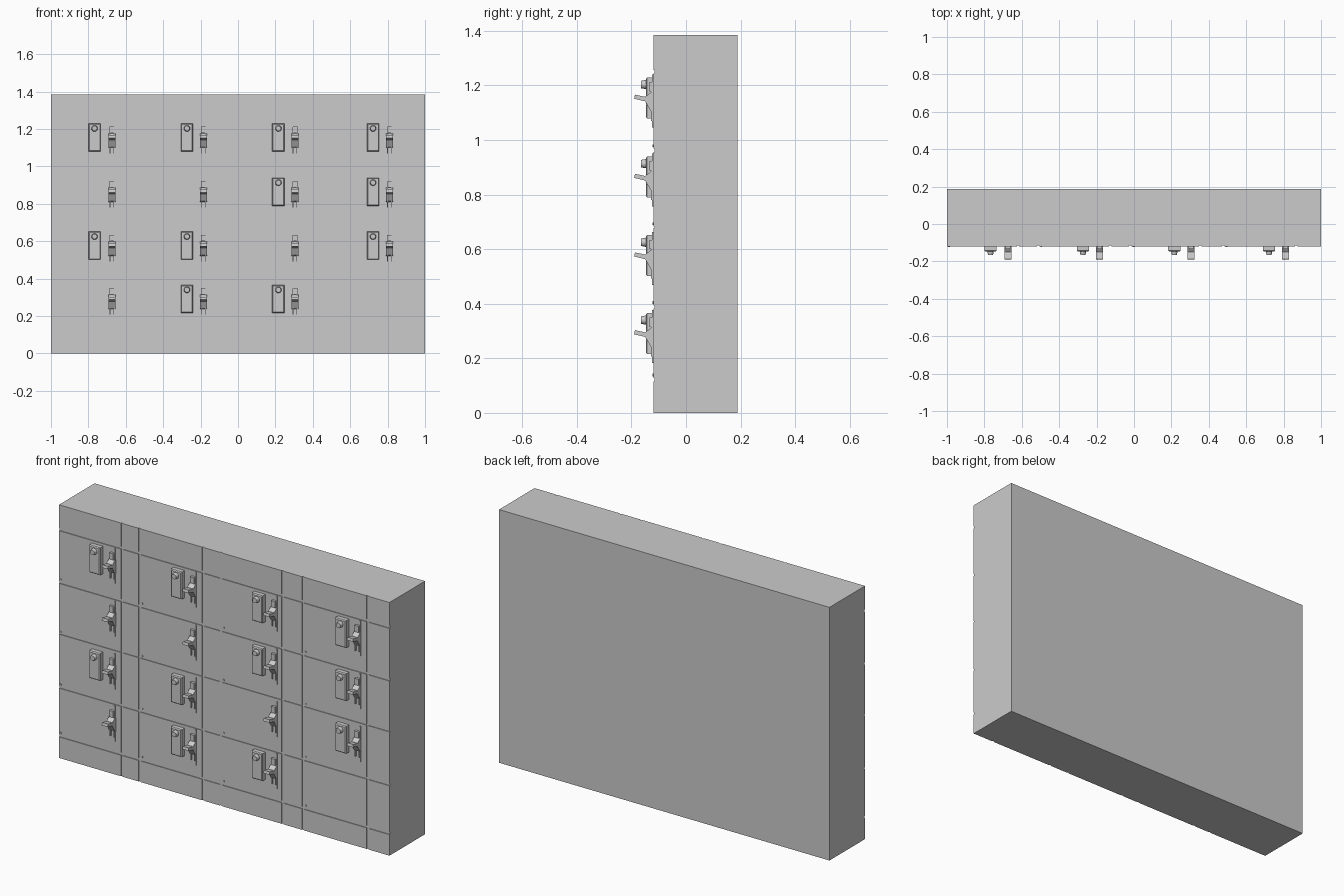
import bpy, bmesh, math

if "Cube" in bpy.data.objects:
    bpy.data.objects.remove(bpy.data.objects["Cube"])

FRONT = -0.119      # door face
RECESS = -0.115     # seam floor
HEIGHT = 1.385
DOOR_X = [-0.674, -0.185, 0.305, 0.81]     # handle centres per column
PLATE_X = [-0.767, -0.273, 0.216, 0.722]   # lock plate centres
ROW_Z = [1.15, 0.86, 0.572, 0.287]         # row centres
NO_PLATE = {(1, 0), (1, 1), (2, 2), (3, 0), (3, 3)}
NO_HANDLE = {(3, 3)}


def finish(bm, name):
    bmesh.ops.recalc_face_normals(bm, faces=bm.faces)
    me = bpy.data.meshes.new(name)
    bm.to_mesh(me)
    bm.free()
    ob = bpy.data.objects.new(name, me)
    bpy.context.collection.objects.link(ob)
    return ob


def add_box(bm, x0, x1, y0, y1, z0, z1):
    vs = bmesh.ops.create_cube(bm, size=1)["verts"]
    for v in vs:
        v.co = (x0 if v.co.x < 0 else x1,
                y0 if v.co.y < 0 else y1,
                z0 if v.co.z < 0 else z1)
    return vs


def add_profile(bm, cx, half, cz, pts):
    """Extrude a (y, z) outline across x."""
    face = bm.faces.new([bm.verts.new((cx - half, y, cz + z)) for y, z in pts])
    ext = bmesh.ops.extrude_face_region(bm, geom=[face])["geom"]
    for v in ext:
        if isinstance(v, bmesh.types.BMVert):
            v.co.x += 2 * half


def add_stud(bm, x, z, r, y_out, y_in, seg=16, taper=1.0):
    vs = bmesh.ops.create_cone(bm, cap_ends=True, segments=seg, radius1=r,
                               radius2=r * taper, depth=y_in - y_out)["verts"]
    for v in vs:
        lx, ly, lz = v.co
        v.co = (x + lx, (y_out + y_in) / 2 - lz, z + ly)


# cabinet body
bm = bmesh.new()
add_box(bm, -1, 1, RECESS, 0.188, 0, HEIGHT)
finish(bm, "cabinet_body")

# door and trim panels separated by narrow seams
xs = [(-1, -0.625), (-0.615, -0.519), (-0.506, -0.134), (-0.12, -0.027),
      (-0.013, 0.348), (0.36, 0.471), (0.484, 0.861), (0.874, 1)]
zs = [(0, 0.115), (0.128, 0.382), (0.393, 0.677), (0.682, 0.955),
      (0.968, 1.243), (1.257, HEIGHT)]
bm = bmesh.new()
for x0, x1 in xs:
    for z0, z1 in zs:
        add_box(bm, x0, x1, FRONT, RECESS + 0.001, z0, z1)
finish(bm, "front_panels")

# hinge studs in the lower corner of each door
bm = bmesh.new()
for x0, _ in xs[::2]:
    for z0, _ in zs[1:5]:
        add_stud(bm, x0 + 0.01, z0 + 0.011, 0.005, FRONT - 0.003, FRONT + 0.001, 8)
finish(bm, "hinge_studs")

for r, cz in enumerate(ROW_Z):
    for c in range(4):
        tag = f"{r + 1}_{c + 1}"
        if (r, c) not in NO_PLATE:
            # lock plate with a softened front edge
            x = PLATE_X[c]
            bm = bmesh.new()
            vs = add_box(bm, x - 0.033, x + 0.033, -0.147, FRONT + 0.001,
                         cz - 0.071, cz + 0.079)
            edges = [e for e in bm.edges if all(v.co.y < -0.14 for v in e.verts)]
            bmesh.ops.bevel(bm, geom=edges, offset=0.005, segments=1, affect='EDGES')
            finish(bm, "lock_plate_" + tag)
            # lock knob
            bm = bmesh.new()
            add_stud(bm, x, cz + 0.053, 0.017, -0.165, -0.146, 16, 0.8)
            finish(bm, "lock_knob_" + tag)
        if (r, c) in NO_HANDLE:
            continue
        x = DOOR_X[c]
        bm = bmesh.new()
        # thin backing strip and stepped base
        add_box(bm, x + 0.011, x + 0.017, FRONT - 0.005, FRONT + 0.001, cz - 0.104, cz + 0.09)
        add_box(bm, x - 0.014, x - 0.009, -0.128, FRONT + 0.001, cz - 0.08, cz + 0.06)
        add_box(bm, x + 0.009, x + 0.014, -0.128, FRONT + 0.001, cz - 0.08, cz + 0.06)
        add_box(bm, x - 0.012, x + 0.012, -0.133, FRONT + 0.001, cz + 0.028, cz + 0.062)
        finish(bm, "handle_base_" + tag)
        # wedge-shaped pivot housing
        bm = bmesh.new()
        add_profile(bm, x, 0.018, cz, [(FRONT, 0.027), (-0.127, 0.025), (-0.149, 0.009),
                                       (-0.15, -0.008), (-0.128, -0.046), (FRONT, -0.05)])
        finish(bm, "handle_pivot_" + tag)
        # lever
        bm = bmesh.new()
        add_profile(bm, x, 0.018, cz, [(-0.187, 0.016), (-0.19, 0.001),
                                       (-0.148, -0.009), (-0.145, 0.007)])
        finish(bm, "handle_lever_" + tag)

for ob in bpy.context.collection.objects:
    if ob.name.startswith(("lock_knob", "hinge")):
        bpy.context.view_layer.objects.active = ob
        ob.select_set(True)
bpy.ops.object.shade_smooth_by_angle(angle=math.radians(30))
